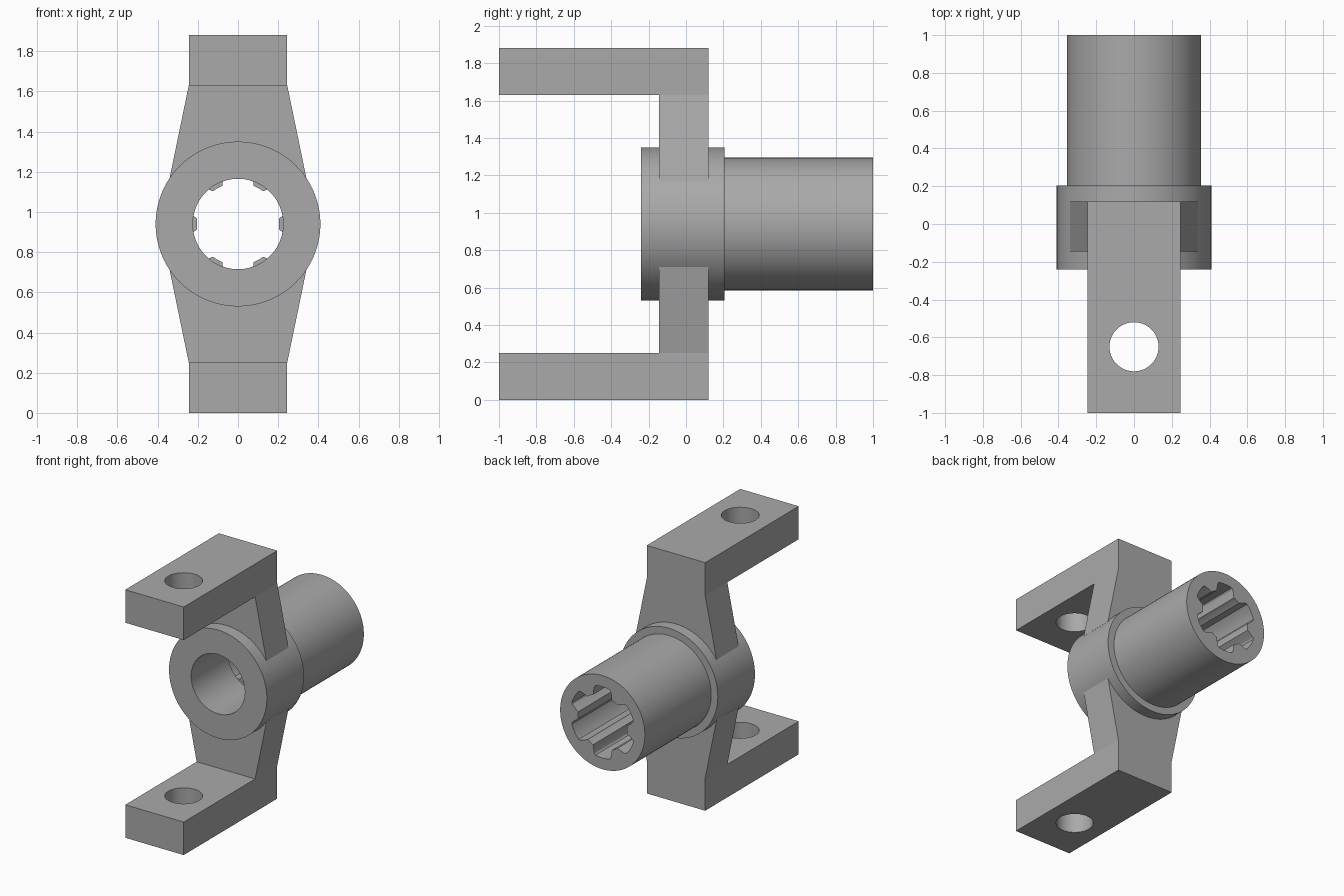
import bpy, bmesh
from math import sin, cos, radians, tau

cube = bpy.data.objects.get("Cube")
if cube:
    bpy.data.objects.remove(cube, do_unlink=True)

GREY = (0.4, 0.4, 0.4, 1)
metal = bpy.data.materials.new("grey metal")
metal.use_nodes = True
metal.diffuse_color = GREY
metal.node_tree.nodes["Principled BSDF"].inputs["Base Color"].default_value = GREY

AXIS_Z = 0.94   # height of the shaft axis
SEGMENTS = 144


def finish(name, bm, smooth=True):
    """Turn a bmesh into an object on the shaft axis."""
    bmesh.ops.recalc_face_normals(bm, faces=bm.faces)
    mesh = bpy.data.meshes.new(name)
    bm.to_mesh(mesh)
    bm.free()
    mesh.materials.append(metal)
    obj = bpy.data.objects.new(name, mesh)
    obj.location.z = AXIS_Z
    bpy.context.collection.objects.link(obj)
    bpy.ops.object.select_all(action='DESELECT')
    obj.select_set(True)
    bpy.context.view_layer.objects.active = obj
    if smooth:
        bpy.ops.object.shade_smooth_by_angle(angle=radians(20))
    return obj


def tube(name, outer, inner, y0, y1):
    """Tube along y; inner is a function giving the bore radius at an angle."""
    bm = bmesh.new()
    loops = []
    for radius, y in ((lambda a: outer, y0), (lambda a: outer, y1), (inner, y1), (inner, y0)):
        ring = []
        for i in range(SEGMENTS):
            a = tau * i / SEGMENTS
            ring.append(bm.verts.new((radius(a) * cos(a), y, radius(a) * sin(a))))
        loops.append(ring)
    for k in range(4):
        p, q = loops[k], loops[(k + 1) % 4]
        for i in range(SEGMENTS):
            j = (i + 1) % SEGMENTS
            bm.faces.new((p[i], p[j], q[j], q[i]))
    return finish(name, bm)


# Half of one spline tooth: degrees from its centre, bore radius
TOOTH = [(0, .205), (7.5, .205), (10, .222), (15, .262), (17.5, .27), (30, .27)]


def spline_bore(a):
    d = abs((a * 360 / tau + 30) % 60 - 30)
    for (a0, r0), (a1, r1) in zip(TOOTH, TOOTH[1:]):
        if d <= a1:
            return r0 + (r1 - r0) * (d - a0) / (a1 - a0)
    return TOOTH[-1][1]


# Hub ring and splined shaft
tube("hub", .41, lambda a: .225, -.24, .205)
tube("splined_shaft", .355, spline_bore, .205, 1.0)

# Lower arm: L-shaped side profile (y, z), widening toward the hub
PROFILE = [(-1, 0), (.12, 0), (.12, .25), (.12, .71), (-.145, .71), (-.145, .25), (-1, .25)]
bm = bmesh.new()
sides = []
for s in (-1, 1):
    v = [bm.verts.new((s * (.34 if z > .5 else .245), y, z - AXIS_Z)) for y, z in PROFILE]
    bm.faces.new([v[i] for i in (0, 1, 2, 5, 6)])
    bm.faces.new(v[2:6])
    sides.append(v)
left, right = sides
for i in range(len(PROFILE)):
    j = (i + 1) % len(PROFILE)
    bm.faces.new((left[i], left[j], right[j], right[i]))
arms = finish("yoke_arms", bm, smooth=False)

# Pin hole cutter
bm = bmesh.new()
bmesh.ops.create_cone(bm, cap_ends=True, segments=64, radius1=.13, radius2=.13, depth=.6)
bmesh.ops.translate(bm, verts=bm.verts, vec=(0, -.65, .125 - AXIS_Z))
cutter = finish("pin_hole_cutter", bm, smooth=False)
cutter.hide_render = True

# Cut the hole, then mirror the arm above the shaft axis
hole = arms.modifiers.new("pin hole", 'BOOLEAN')
hole.operation = 'DIFFERENCE'
hole.solver = 'EXACT'
hole.object = cutter
mirror = arms.modifiers.new("upper arm", 'MIRROR')
mirror.use_axis = (False, False, True)
mirror.use_clip = False
mirror.use_mirror_merge = False
bpy.ops.object.select_all(action='DESELECT')
arms.select_set(True)
bpy.context.view_layer.objects.active = arms
for name in ("pin hole", "upper arm"):
    bpy.ops.object.modifier_apply(modifier=name)
bpy.data.objects.remove(cutter, do_unlink=True)
bpy.ops.object.shade_smooth_by_angle(angle=radians(10))
